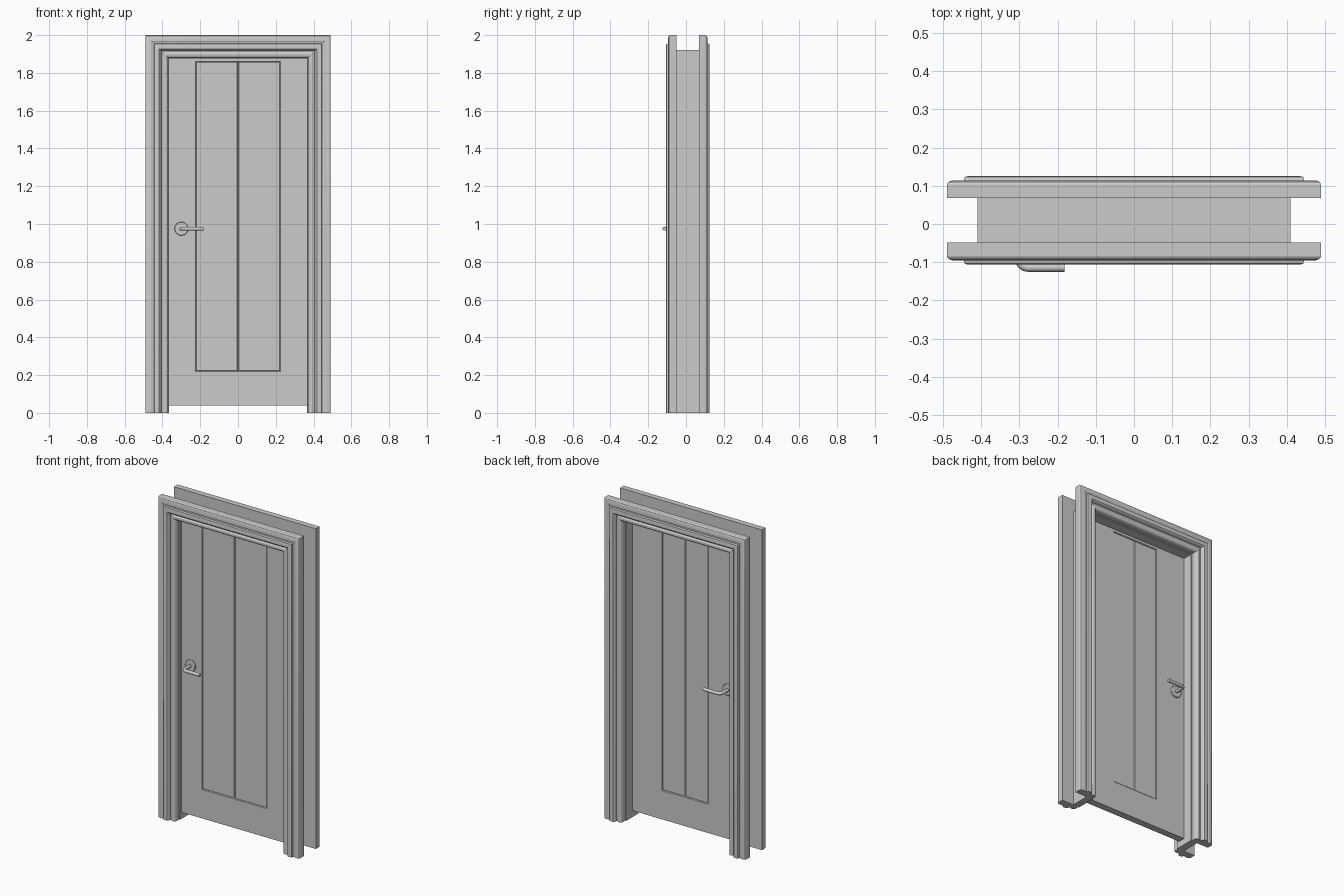
import bpy, bmesh, math
from mathutils import Vector

if "Cube" in bpy.data.objects:
    bpy.data.objects.remove(bpy.data.objects["Cube"])


def finish(bm, name, angle=30):
    bmesh.ops.recalc_face_normals(bm, faces=bm.faces)
    me = bpy.data.meshes.new(name)
    bm.to_mesh(me)
    bm.free()
    ob = bpy.data.objects.new(name, me)
    bpy.context.collection.objects.link(ob)
    smooth(ob, angle)
    return ob


def smooth(ob, angle=30):
    bpy.ops.object.select_all(action='DESELECT')
    ob.select_set(True)
    bpy.context.view_layer.objects.active = ob
    bpy.ops.object.shade_smooth_by_angle(angle=math.radians(angle))


def box(name, x0, x1, y0, y1, z0, z1, bevel=0.0):
    bm = bmesh.new()
    bmesh.ops.create_cube(bm, size=1)
    for v in bm.verts:
        v.co = Vector(((x0 + x1) / 2 + v.co.x * (x1 - x0),
                       (y0 + y1) / 2 + v.co.y * (y1 - y0),
                       (z0 + z1) / 2 + v.co.z * (z1 - z0)))
    if bevel:
        bmesh.ops.bevel(bm, geom=bm.edges[:], offset=bevel, segments=1, affect='EDGES')
    return finish(bm, name)


def arch(name, profile, half_w, top):
    """Sweep a closed (outward distance, y) profile round a mitred door opening."""
    bm = bmesh.new()
    stations = [(-1, False), (-1, True), (1, True), (1, False)]
    rings = [[bm.verts.new((s * (half_w + d), y, top + d if up else 0)) for d, y in profile]
             for s, up in stations]
    n = len(profile)
    for a, b in zip(rings, rings[1:]):
        for i in range(n):
            j = (i + 1) % n
            bm.faces.new((a[i], a[j], b[j], b[i]))
    bm.faces.new(rings[0])
    bm.faces.new(rings[-1])
    return finish(bm, name, 25)


# Moulded casings on both sides of the wall
moulding = [(0, 0), (0, .030), (.004, .037), (.012, .041), (.022, .041), (.030, .036),
            (.036, .036), (.041, .050), (.047, .056), (.066, .057), (.073, .055),
            (.076, .043), (.082, .043), (.088, .046), (.106, .046), (.116, .042),
            (.12, .036), (.12, 0)]
arch("front_casing", [(d, -0.049 - h) for d, h in moulding], 0.37, 1.88)
arch("back_casing", [(d, 0.068 + h) for d, h in moulding], 0.37, 1.88)

# Jamb lining joining the two casings
arch("jamb", [(0, -0.052), (0, 0.07), (.045, 0.07), (.045, -0.052)], 0.364, 1.875)

# Door leaf: core, stiles and rails, with boarded panels set back on each side
FRONT, BACK = -0.036, 0.008
box("door_core", -0.366, 0.366, FRONT + .010, BACK - .010, 0.04, 1.88)


def door_frame(side, y0, y1, panel_half):
    """Stiles and rails as a ring with a sloped edge round the panel."""
    bm = bmesh.new()
    inner = [(-panel_half, .22), (panel_half, .22), (panel_half, 1.86), (-panel_half, 1.86)]
    outer = [(-.366, .04), (.366, .04), (.366, 1.88), (-.366, 1.88)]
    slope = [(x * .98, z + (.005 if z < 1 else -.005)) for x, z in inner]
    loops = [[bm.verts.new((x, y, z)) for x, z in pts]
             for pts, y in ((outer, y0), (outer, y1), (inner, y1), (slope, y0))]
    for a, b in zip(loops, loops[1:] + loops[:1]):
        for i in range(4):
            j = (i + 1) % 4
            bm.faces.new((a[i], a[j], b[j], b[i]))
    finish(bm, side + "_door_frame")


def boards(side, y0, y1, panel_half):
    for i, (x0, x1) in enumerate(((-panel_half, 0), (0, panel_half))):
        box(f"{side}_panel_board_{i + 1}", x0 + .001, x1 - .001, y0, y1, .222, 1.858, .003)


door_frame("front", FRONT + .010, FRONT, 0.225)
door_frame("back", BACK - .010, BACK, 0.16)
boards("front", FRONT + .004, FRONT + .02, 0.225)
boards("back", BACK - .02, BACK - .004, 0.16)


# Lever handles
def handle(side, face_y, out, reach):
    hx, hz = -0.30, 0.975
    bpy.ops.mesh.primitive_cylinder_add(vertices=24, radius=.036, depth=.012,
                                        location=(hx, face_y + out * .006, hz),
                                        rotation=(math.pi / 2, 0, 0))
    rose = bpy.context.object
    rose.name = side + "_handle_rose"
    bev = rose.modifiers.new("edge", 'BEVEL')
    bev.width, bev.segments = .003, 2
    smooth(rose)

    cu = bpy.data.curves.new(side + "_lever", 'CURVE')
    cu.dimensions = '3D'
    cu.bevel_depth, cu.bevel_resolution, cu.use_fill_caps = .0105, 3, True
    sp = cu.splines.new('POLY')
    # neck out from the rose, quarter-turn bend, then the grip
    r = .022
    pts = [(hx, 0)] + [(hx + r - r * math.cos(t), reach - r + r * math.sin(t))
                       for t in (k * math.pi / 12 for k in range(7))] + [(-.182, reach)]
    sp.points.add(len(pts) - 1)
    for p, (x, d) in zip(sp.points, pts):
        p.co = (x, face_y + out * d, hz, 1)
    sp.use_smooth = True
    ob = bpy.data.objects.new(side + "_lever", cu)
    bpy.context.collection.objects.link(ob)


handle("front", FRONT, -1, .0785)
handle("back", BACK, 1, .0785)
